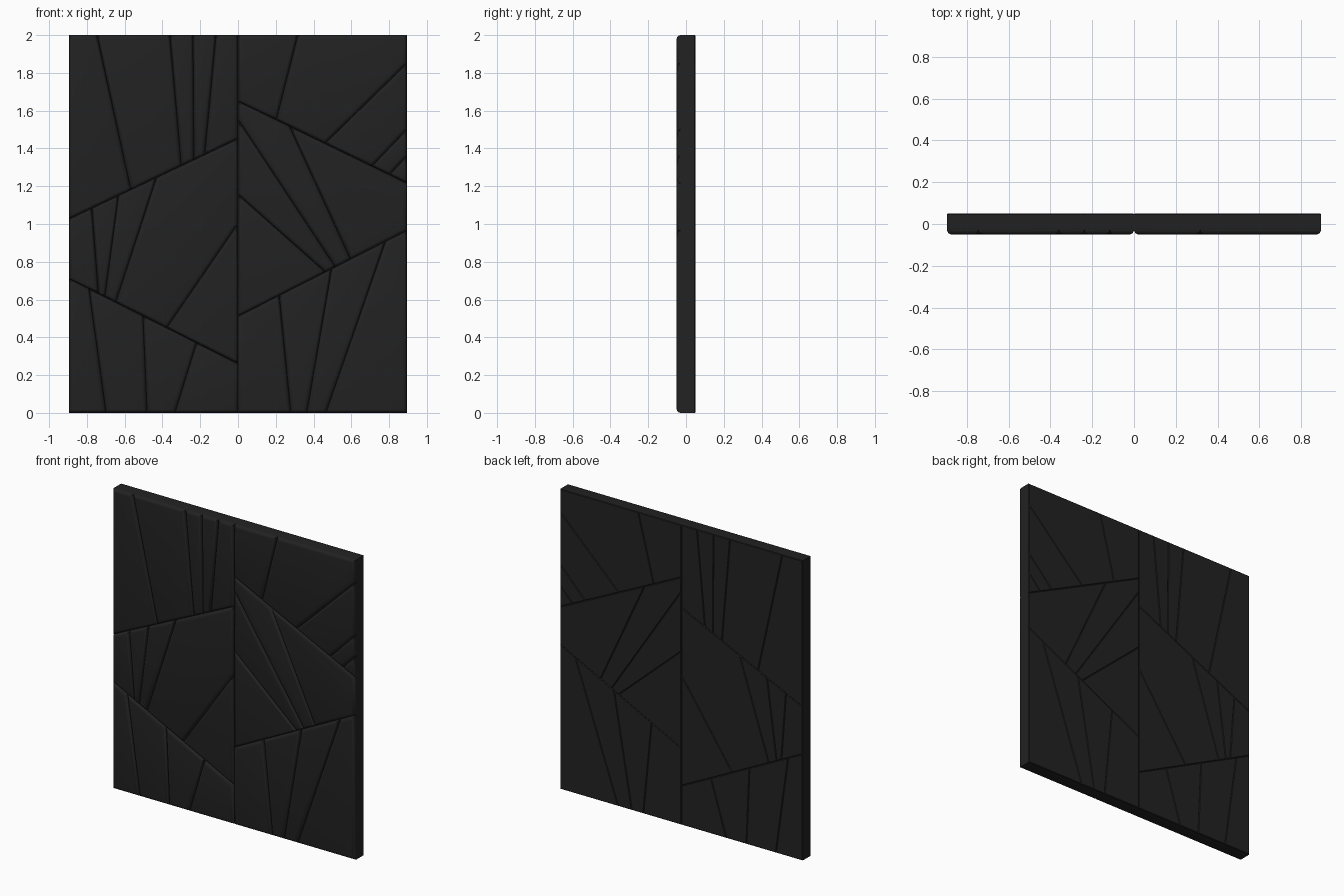
import bpy, bmesh
from mathutils import Vector

if "Cube" in bpy.data.objects:
    bpy.data.objects.remove(bpy.data.objects["Cube"])

W, H, D = 0.895, 2.0, 0.05

mat = bpy.data.materials.new("dark_stone")
mat.diffuse_color = (0.016, 0.016, 0.016, 1)
mat.use_nodes = True
mat.node_tree.nodes["Principled BSDF"].inputs["Base Color"].default_value = mat.diffuse_color

# Crack lines (x1, z1, x2, z2); the first two of each half split it into three bands
LEFT = [
    (-.895, 1.025, 0, 1.45), (-.895, .71, 0, .26),
    (-.746, 2, -.571, 1.2), (-.36, 2, -.30, 1.31), (-.238, 2, -.233, 1.34), (-.116, 2, -.175, 1.37),
    (-.772, 1.07, -.74, .65), (-.635, 1.13, -.704, .615), (-.434, 1.236, -.645, .589), (0, 1, -.376, .45),
    (-.788, .65, -.698, 0), (-.503, .51, -.481, 0), (-.222, .36, -.333, 0),
]
RIGHT = [
    (0, 1.65, .895, 1.215), (0, .51, .895, .965),
    (.317, 2, .206, 1.56), (.895, 1.85, .466, 1.43), (.895, 1.50, .709, 1.305), (.895, 1.36, .80, 1.257),
    (0, 1.555, .513, .775), (.275, 1.51, .593, .82), (0, 1.157, .46, .747),
    (.222, .59, .28, 0), (.492, .737, .365, 0), (.772, .88, .466, 0),
]


def side(p, a, b):
    return (b - a).cross(p - a)


def contains(poly, p):
    s = [side(p, poly[i - 1], poly[i]) for i in range(len(poly))]
    return all(v >= 0 for v in s)


def clip(poly, a, b, sign):
    """Part of a convex polygon on one side of the line a-b."""
    out = []
    for i, q in enumerate(poly):
        p = poly[i - 1]
        sp, sq = sign * side(p, a, b), sign * side(q, a, b)
        if sp * sq < 0:
            out.append(p.lerp(q, sp / (sp - sq)))
        if sq >= 0:
            out.append(q)
    # merge nearly coincident corners
    return [p for i, p in enumerate(out) if (p - out[i - 1]).length > 0.012]


def shatter(x0, x1, cuts):
    """Split a rectangle, each crack dividing the piece it runs through."""
    polys = [[Vector(c) for c in ((x0, 0), (x1, 0), (x1, H), (x0, H))]]
    for c in cuts:
        a, b = Vector(c[:2]), Vector(c[2:])
        mid = (a + b) / 2
        hit = next(p for p in polys if contains(p, mid))
        polys.remove(hit)
        polys += [clip(hit, a, b, 1), clip(hit, a, b, -1)]
    return polys


def bevel_at(bm, y, offset, segments):
    edges = [e for e in bm.edges if all(abs(v.co.y - y) < 1e-5 for v in e.verts)]
    bmesh.ops.bevel(bm, geom=edges, offset=offset, segments=segments,
                    profile=0.5, affect='EDGES', clamp_overlap=True)


def slab(name, poly):
    """Stone slab with a generously rounded front and a slightly eased back."""
    bm = bmesh.new()
    front = bm.faces.new([bm.verts.new((p.x, -D, p.y)) for p in poly])
    ext = bmesh.ops.extrude_face_region(bm, geom=[front], use_keep_orig=True)
    moved = [g for g in ext["geom"] if isinstance(g, bmesh.types.BMVert)]
    bmesh.ops.translate(bm, verts=moved, vec=(0, 2 * D, 0))
    bmesh.ops.recalc_face_normals(bm, faces=bm.faces[:])
    bevel_at(bm, -D, 0.022, 4)
    bevel_at(bm, D, 0.004, 1)
    bmesh.ops.recalc_face_normals(bm, faces=bm.faces[:])
    me = bpy.data.meshes.new(name)
    bm.to_mesh(me)
    bm.free()
    me.materials.append(mat)
    ob = bpy.data.objects.new(name, me)
    bpy.context.collection.objects.link(ob)
    ob.select_set(True)
    bpy.context.view_layer.objects.active = ob


# Left and right halves of the wall panel
for label, x0, x1, cuts in (("left", -W, 0, LEFT), ("right", 0, W, RIGHT)):
    for i, poly in enumerate(shatter(x0, x1, cuts)):
        slab(f"{label}_slab_{i + 1}", poly)

bpy.ops.object.shade_smooth_by_angle(angle=0.6)
